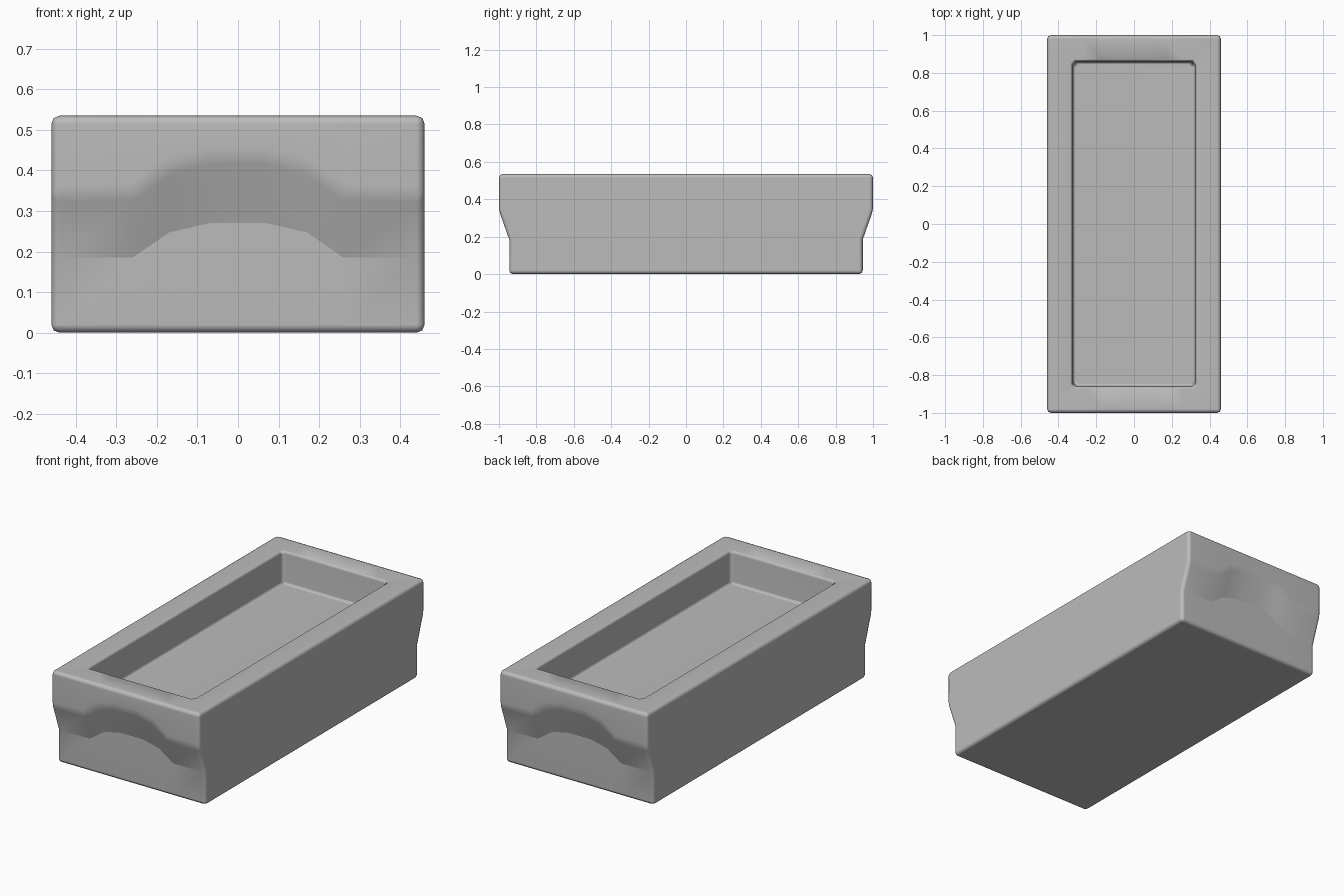
import bpy, bmesh

cube = bpy.data.objects.get("Cube")
if cube:
    bpy.data.objects.remove(cube, do_unlink=True)

WIDTH, HEIGHT = 0.46, 0.535
BASE_Y, LIP_Y = 0.945, 1.0

grey = bpy.data.materials.new("plain grey")
grey.use_nodes = True
colour = (0.5, 0.5, 0.5, 1)
grey.diffuse_color = colour
grey.node_tree.nodes["Principled BSDF"].inputs["Base Color"].default_value = colour


def loft(name, rings):
    """Skin equal-length closed rings and cap both ends."""
    bm = bmesh.new()
    loops = [[bm.verts.new(p) for p in ring] for ring in rings]
    n = len(loops[0])
    for a, b in zip(loops, loops[1:]):
        for i in range(n):
            j = (i + 1) % n
            bm.faces.new((a[i], a[j], b[j], b[i]))
    bm.faces.new(loops[0])
    bm.faces.new(loops[-1])
    bmesh.ops.recalc_face_normals(bm, faces=bm.faces)
    mesh = bpy.data.meshes.new(name)
    obj = bpy.data.objects.new(name, mesh)
    bpy.context.collection.objects.link(obj)
    mesh.materials.append(grey)
    return obj, bm


# Body: one side profile per station; the grip arches up in the middle of each end
half = [(0.07, 0.27, 0.435), (0.17, 0.247, 0.41), (0.26, 0.185, 0.345), (WIDTH, 0.185, 0.34)]
stations = [(-x, lo, hi) for x, lo, hi in reversed(half)] + half
rings = []
for x, lo, hi in stations:
    front = [(-BASE_Y, 0), (-BASE_Y, lo), (-LIP_Y, hi), (-LIP_Y, HEIGHT)]
    back = [(-y, z) for y, z in reversed(front)]
    rings.append([(x, y, z) for y, z in front + back])
body, bm = loft("drawer_body", rings)

# Round the outer box edges and the upper grip edge
edges = []
for e in bm.edges:
    upper = all(abs(v.co.y) == LIP_Y and v.co.z < HEIGHT for v in e.verts)
    if e.calc_face_angle() > 0.7 or upper:
        edges.append(e)
bmesh.ops.bevel(bm, geom=edges, offset=0.02, segments=2, profile=0.5,
                affect='EDGES', clamp_overlap=True)
bm.to_mesh(body.data)
bm.free()


# Tray recess with chamfered corners, floor and rim
def recess_ring(hx, hy, z, c=0.02):
    return [(hx - c, -hy, z), (hx, c - hy, z), (hx, hy - c, z), (hx - c, hy, z),
            (c - hx, hy, z), (-hx, hy - c, z), (-hx, c - hy, z), (c - hx, -hy, z)]


FLOOR = 0.35
levels = [(-0.015, FLOOR), (0, FLOOR + 0.015), (0, HEIGHT - 0.015),
          (0.012, HEIGHT), (0.012, HEIGHT + 0.1)]
cutter, bm = loft("recess_cutter", [recess_ring(0.325 + d, 0.86 + d, z) for d, z in levels])
bm.to_mesh(cutter.data)
bm.free()
cutter.hide_render = True

cut = body.modifiers.new("recess", 'BOOLEAN')
cut.object = cutter
cut.operation = 'DIFFERENCE'
cut.solver = 'EXACT'
bpy.context.view_layer.objects.active = body
body.select_set(True)
cutter.select_set(False)
bpy.ops.object.modifier_apply(modifier=cut.name)
bpy.data.objects.remove(cutter, do_unlink=True)

# Smooth shading, with the lower grip edge kept crisp
bpy.ops.object.shade_smooth_by_angle(angle=0.9)
verts = body.data.vertices
for e in body.data.edges:
    if all(abs(abs(verts[i].co.y) - BASE_Y) < 0.001 and 0.18 < verts[i].co.z < 0.28
           for i in e.vertices):
        e.use_edge_sharp = True
weighted = body.modifiers.new("even_normals", 'WEIGHTED_NORMAL')
weighted.keep_sharp = True
